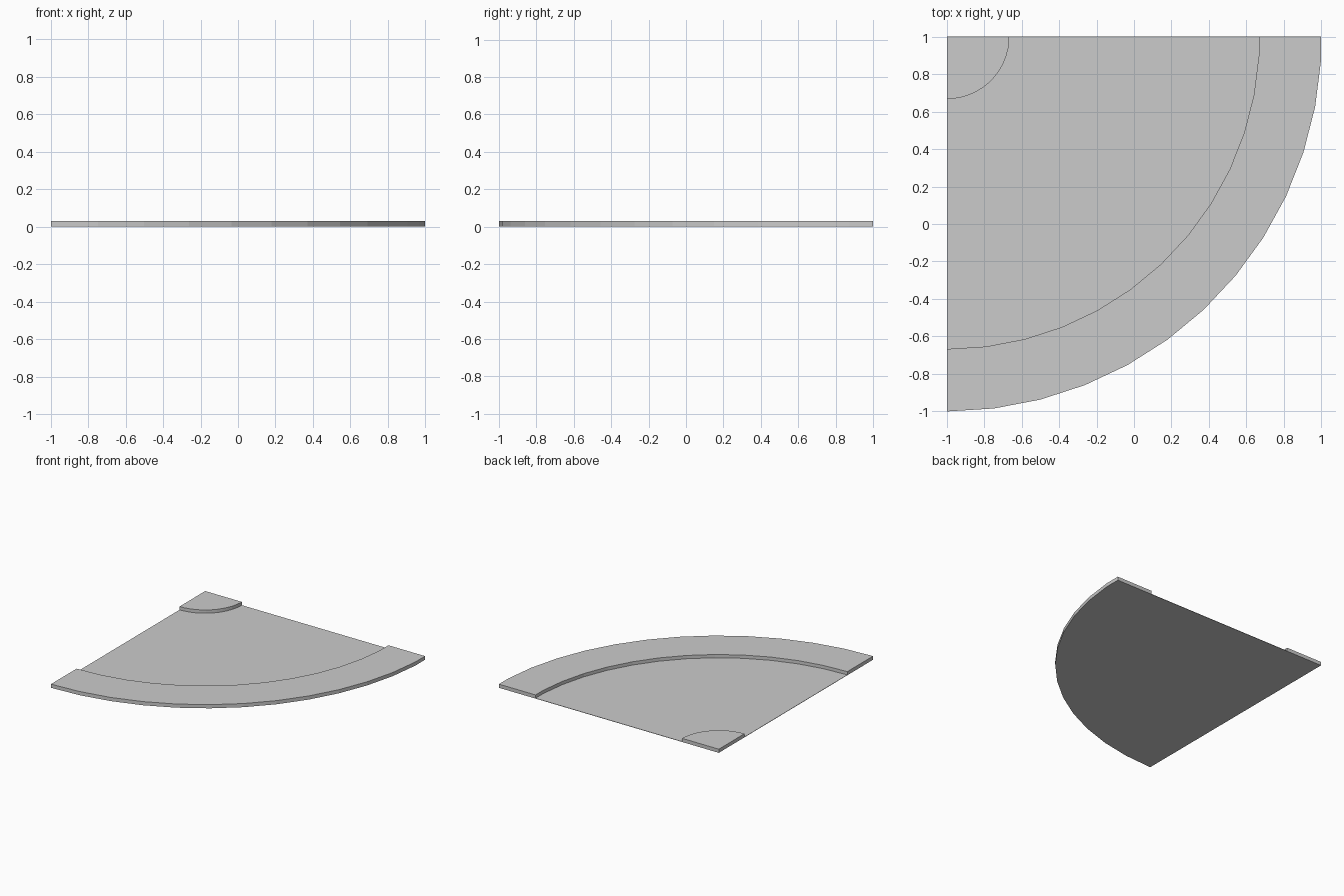
import bpy, bmesh
from math import sin, cos, radians

if "Cube" in bpy.data.objects:
    bpy.data.objects.remove(bpy.data.objects["Cube"])

CX, CY = -0.998, 1.0      # corner shared by all arcs
STEP = 7.2                # facets of a 50-sided circle
CURB_H, ROAD_H = 0.03, 0.003


def arc(r):
    """Quarter arc from straight down round to +x, clipped at the edge."""
    pts = [(CX + r * sin(radians(i * STEP)), CY - r * cos(radians(i * STEP)))
           for i in range(13)]
    return pts + [(pts[-1][0], CY)]


def sector(name, r_in, r_out, height):
    """Closed flat slab between two arcs (or a full wedge when r_in is 0)."""
    outer = arc(r_out)
    inner = arc(r_in) if r_in else [(CX, CY)]
    bm = bmesh.new()

    def layer(pts, z):
        return [bm.verts.new((x, y, z)) for x, y in pts]

    ob, ot = layer(outer, 0), layer(outer, height)
    ib, it = layer(inner, 0), layer(inner, height)
    for i in range(len(outer) - 1):
        bm.faces.new((ob[i], ob[i + 1], ot[i + 1], ot[i]))
        if r_in:
            bm.faces.new((ot[i], ot[i + 1], it[i + 1], it[i]))
            bm.faces.new((ib[i], ib[i + 1], ob[i + 1], ob[i]))
            bm.faces.new((it[i], it[i + 1], ib[i + 1], ib[i]))
        else:
            bm.faces.new((ot[i], ot[i + 1], it[0]))
            bm.faces.new((ib[0], ob[i + 1], ob[i]))
    # straight end faces
    for k in (0, -1):
        bm.faces.new((ob[k], ot[k], it[k], ib[k]))
    bmesh.ops.recalc_face_normals(bm, faces=bm.faces[:])
    mesh = bpy.data.meshes.new(name)
    bm.to_mesh(mesh)
    bm.free()
    obj = bpy.data.objects.new(name, mesh)
    bpy.context.collection.objects.link(obj)


# raised pavements on the inside and outside of the bend, low road between
sector("inner_pavement", 0, 0.333, CURB_H)
sector("road_surface", 0.333, 1.667, ROAD_H)
sector("outer_pavement", 1.667, 2.0, CURB_H)
